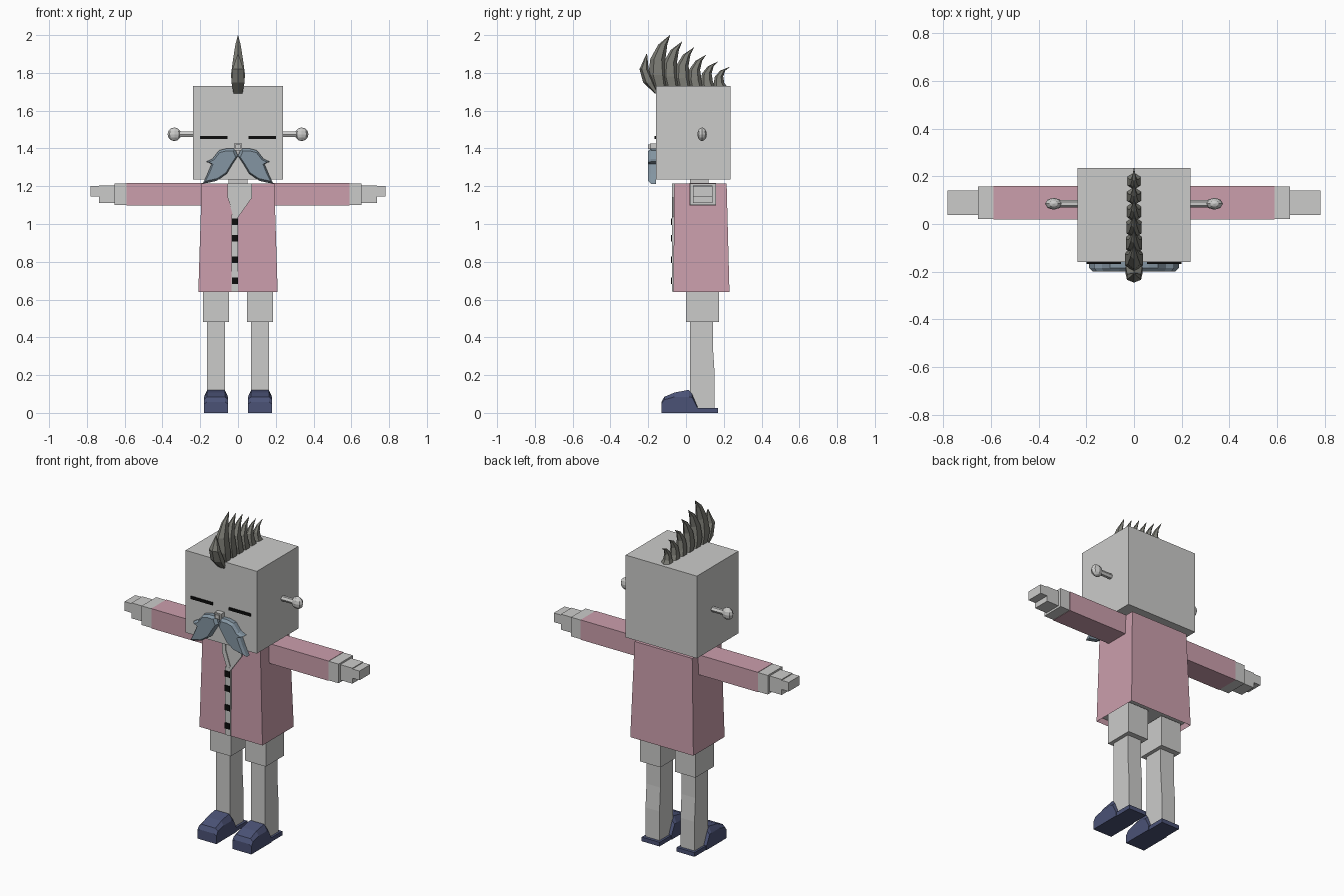
import bpy, bmesh
from math import cos, sin, tau
from mathutils import Matrix

cube = bpy.data.objects.get("Cube")
if cube:
    bpy.data.objects.remove(cube)


def material(name, r, g, b):
    m = bpy.data.materials.new(name)
    m.use_nodes = True
    m.diffuse_color = (r, g, b, 1)
    node = next(n for n in m.node_tree.nodes if n.type == 'BSDF_PRINCIPLED')
    node.inputs["Base Color"].default_value = (r, g, b, 1)
    return m


GREY = material("light grey", .6, .6, .59)
PINK = material("dusty pink", .6, .345, .415)
BLUE = material("slate blue", .23, .3, .36)
NAVY = material("navy", .07, .085, .18)
HAIR = material("dark hair grey", .2, .2, .175)
BLACK = material("black", .004, .004, .004)


def finish(name, bm, *mats):
    bmesh.ops.recalc_face_normals(bm, faces=bm.faces)
    me = bpy.data.meshes.new(name)
    bm.to_mesh(me)
    bm.free()
    for m in mats:
        me.materials.append(m)
    ob = bpy.data.objects.new(name, me)
    bpy.context.collection.objects.link(ob)
    return ob


def loft(name, rings, *mats):
    """Skin a list of equal-length rings and cap both ends."""
    bm = bmesh.new()
    rows = [[bm.verts.new(p) for p in ring] for ring in rings]
    n = len(rows[0])
    for a, b in zip(rows, rows[1:]):
        for i in range(n):
            j = (i + 1) % n
            bm.faces.new((a[i], a[j], b[j], b[i]))
    bm.faces.new(rows[0])
    bm.faces.new(rows[-1])
    return finish(name, bm, *mats)


def rect(x0, x1, y0, y1, z):
    return [(x0, y0, z), (x1, y0, z), (x1, y1, z), (x0, y1, z)]


def box(name, mat, x0, x1, y0, y1, z0, z1):
    return loft(name, [rect(x0, x1, y0, y1, z0), rect(x0, x1, y0, y1, z1)], mat)


def plate(name, mat, outline, y0, y1):
    """Extrude a front-view outline of (x, z) points through y."""
    return loft(name, [[(x, y, z) for x, z in outline] for y in (y0, y1)], mat)


# Head and neck
box("head", GREY, -.237, .237, -.16, .235, 1.235, 1.73)
box("neck", GREY, -.05, .05, .02, .12, 1.18, 1.24)

# Face: closed eyes, nose with raised front
for s, side in ((1, "left"), (-1, "right")):
    xs = sorted((s * .055, s * .2))
    box(side + "_eyelid", BLACK, *xs, -.167, -.158, 1.45, 1.466)
box("nose", GREY, -.022, .022, -.19, -.155, 1.39, 1.427)
box("nose_tip", GREY, -.014, .014, -.2, -.185, 1.396, 1.42)

# Moustache halves with ragged outer edges
half = [(0, 1.36), (.015, 1.4), (.06, 1.4), (.1, 1.39), (.135, 1.345), (.168, 1.33),
        (.14, 1.318), (.162, 1.265), (.188, 1.212), (.115, 1.228), (.06, 1.265), (.03, 1.315)]
for s, side in ((1, "left"), (-1, "right")):
    bm_outline = [(s * x, z) for x, z in half]
    back = [(x, -.158, z) for x, z in bm_outline]
    mid = [(x, -.185, z) for x, z in bm_outline]
    front = [(s * .085 + (x - s * .085) * .85, -.2, 1.31 + (z - 1.31) * .85) for x, z in bm_outline]
    loft(side + "_moustache", [back, mid, front], BLUE)

# Mohawk: curved, pointed six-sided locks
def lock(name, sections):
    """Sections are (y, z, half width, half depth)."""
    loft(name, [[(w * sin(tau * i / 6), y + d * cos(tau * i / 6), z) for i in range(6)]
                for y, z, w, d in sections], HAIR)


lock("mohawk_lock_front", [(-.155, 1.69, .027, .01), (-.195, 1.75, .04, .032),
                           (-.222, 1.82, .034, .024), (-.208, 1.9, .002, .002)])
tops = (2, 1.965, 1.935, 1.895, 1.86, 1.832)
for i, top in enumerate(tops):
    y, h = -.135 + i * .0635, top - 1.72
    k = 1 - i * .09
    lock("mohawk_lock_%d" % (i + 1),
         [(y, 1.72, .036, .04), (y - .014 * k, 1.72 + h * .25, .043 * k, .05 * k),
          (y - .014 * k, 1.72 + h * .55, .03 * k, .04 * k),
          (y + .012, 1.72 + h * .82, .016 * k, .024 * k), (y + .05, top, .001, .001)])

# Coat: flared body with a grey lining seen from below
coat = loft("coat", [rect(-.21, .21, -.067, .23, .64), rect(-.192, .192, -.062, .215, 1.215)],
            PINK, GREY)
bm = bmesh.new()
bm.from_mesh(coat.data)
under = [f for f in bm.faces if f.normal.z < -.9]
bmesh.ops.inset_region(bm, faces=under, thickness=.012)
for f in under:
    f.material_index = 1
    bmesh.ops.translate(bm, verts=f.verts, vec=(0, 0, .03))
bm.to_mesh(coat.data)
bm.free()

# Shirt opening, collar flaps, placket and buttons
plate("shirt_front", GREY, [(-.055, 1.214), (.075, 1.214), (.07, 1.14), (0, 1.035), (-.025, 1.035),
                            (-.05, 1.13)], -.07, -.06)
plate("collar_right", GREY, [(-.055, 1.214), (-.035, 1.214), (-.03, 1.15), (.0, 1.06), (-.02, 1.04),
                             (-.055, 1.14)], -.075, -.066)
plate("collar_left", GREY, [(.075, 1.214), (.05, 1.214), (.05, 1.15), (.0, 1.06), (.0, 1.035),
                            (.075, 1.14)], -.075, -.066)
box("placket", GREY, -.034, .001, -.074, -.06, .642, 1.05)
for i, z in enumerate((1.012, .925, .81, .7)):
    box("button_%d" % (i + 1), BLACK, -.033, 0, -.08, -.072, z - .017, z + .017)

# Shoe profile as (y, z) points, narrowing towards the top
upper = [(.06, 0), (-.13, 0), (-.13, .058), (-.115, .085), (-.06, .108), (.015, .122), (.032, .1),
         (.062, .03)]

# Limbs and side bolts, once for each side
for s, side in ((1, "left"), (-1, "right")):
    def part(name, mat, x0, x1, *rest):
        return box(side + "_" + name, mat, *sorted((s * x0, s * x1)), *rest)

    part("sleeve", PINK, .18, .59, .018, .16, 1.098, 1.217)
    part("cuff", GREY, .59, .655, .02, .158, 1.1, 1.215)
    part("palm", GREY, .65, .735, .038, .14, 1.112, 1.205)
    part("fingers", GREY, .73, .782, .038, .14, 1.145, 1.2)
    part("short_leg", GREY, .048, .185, 0, .175, .48, .665)
    xs = sorted((s * .07, s * .163))
    loft(side + "_leg", [rect(*xs, .022, .152, .02), rect(*xs, .022, .152, .2),
                         rect(*xs, .022, .143, .34), rect(*xs, .022, .143, .49)], GREY)
    part("shoe_sole", NAVY, .057, .176, .04, .17, 0, .025)

    rings = []
    for x, k in ((.053, 0), (.07, 1), (.163, 1), (.18, 0)):
        rings.append([(s * x, y, z if k else min(z * .82, .085)) for y, z in upper])
    loft(side + "_shoe", rings, NAVY)

    # Bolt: thin rod with a flattened faceted knob
    bm = bmesh.new()
    bmesh.ops.create_cone(bm, cap_ends=True, segments=6, radius1=.016, radius2=.016, depth=.1,
                          matrix=Matrix.Translation((s * .27, .085, 1.475))
                          @ Matrix.Rotation(tau / 4, 4, 'Y'))
    bmesh.ops.create_uvsphere(bm, u_segments=8, v_segments=6, radius=.036,
                              matrix=Matrix.Translation((s * .337, .085, 1.475))
                              @ Matrix.Diagonal((1, .7, 1, 1)))
    finish(side + "_bolt", bm, GREY)
